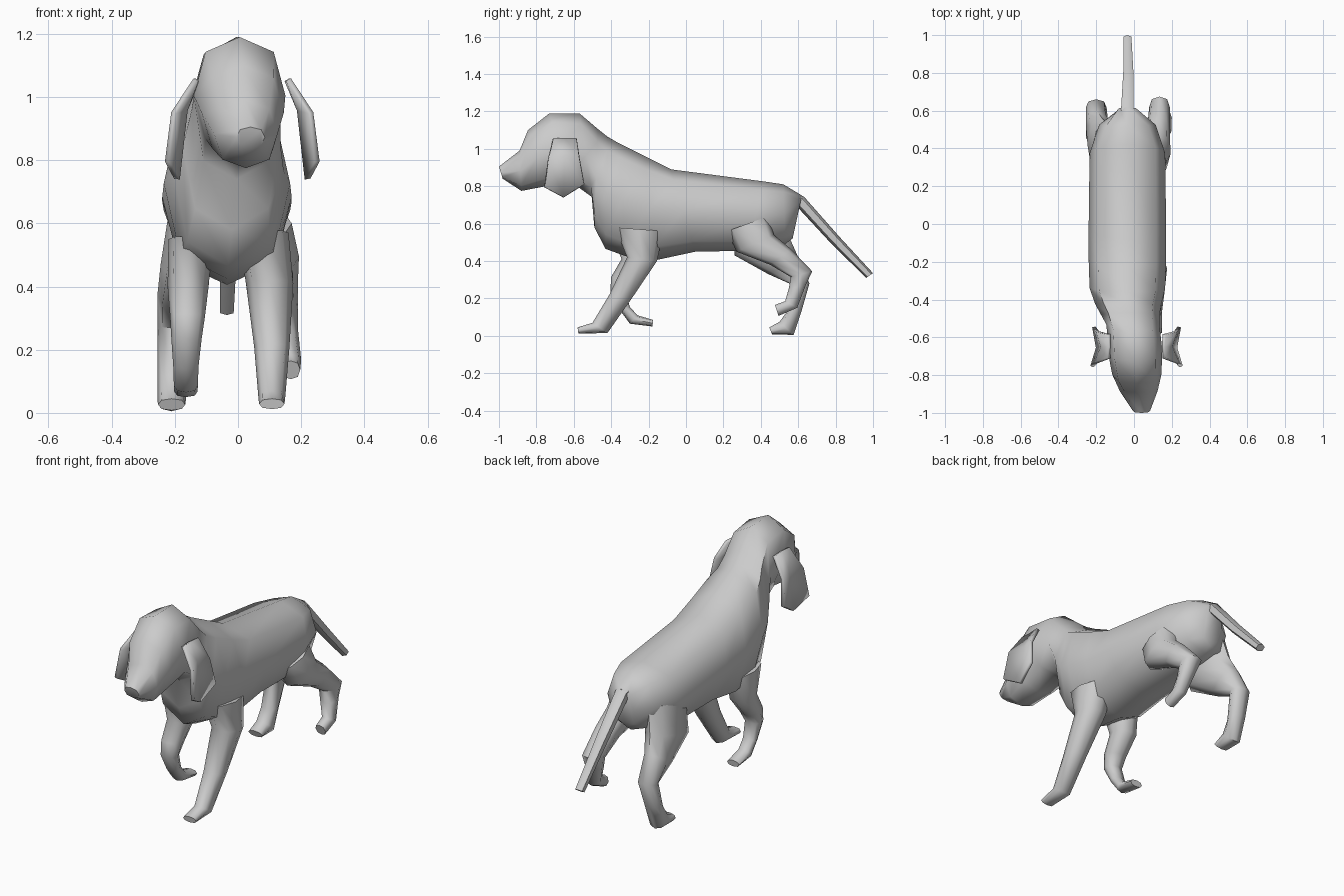
import bpy, bmesh, math


def finish(name, bm, angle=60):
    bmesh.ops.recalc_face_normals(bm, faces=bm.faces[:])
    me = bpy.data.meshes.new(name)
    bm.to_mesh(me)
    bm.free()
    ob = bpy.data.objects.new(name, me)
    bpy.context.collection.objects.link(ob)
    me.shade_smooth()
    me.set_sharp_from_angle(angle=math.radians(angle))
    return ob


def loft(name, rings, sides=8, square=0.85):
    """Each ring: centre x, half width, (y, z) of one edge, (y, z) of the opposite edge."""
    bm = bmesh.new()
    loops = []
    for cx, hw, (ya, za), (yb, zb) in rings:
        loop = []
        for i in range(sides):
            a = 2 * math.pi * i / sides
            s, c = math.sin(a), math.cos(a)
            s = math.copysign(abs(s) ** square, s)
            c = math.copysign(abs(c) ** square, c)
            t = (1 - c) / 2
            loop.append(bm.verts.new((cx + hw * s, ya + (yb - ya) * t, za + (zb - za) * t)))
        loops.append(loop)
    for p, q in zip(loops, loops[1:]):
        for i in range(sides):
            j = (i + 1) % sides
            bm.faces.new((p[i], p[j], q[j], q[i]))
    bm.faces.new(loops[0])
    bm.faces.new(loops[-1])
    return finish(name, bm)


# torso, neck and head in one skin, rump to nose
loft("body_and_head", [
    (-.035, .06, (.62, .75), (.57, .52)),
    (-.035, .15, (.52, .81), (.53, .49)),
    (-.035, .20, (.42, .825), (.33, .455)),
    (-.035, .205, (-.08, .89), (.05, .45)),
    (-.035, .205, (-.22, .96), (-.16, .405)),
    (-.035, .20, (-.36, 1.03), (-.32, .425)),
    (-.03, .175, (-.42, 1.065), (-.43, .465)),
    (-.02, .155, (-.47, 1.105), (-.49, .58)),
    (-.005, .14, (-.57, 1.19), (-.50, .74)),
    (.005, .145, (-.73, 1.19), (-.61, .82)),
    (.015, .13, (-.845, 1.10), (-.75, .80)),
    (.025, .10, (-.89, .99), (-.88, .775)),
    (.04, .045, (-1.0, .905), (-.98, .84)),
])

# tail
loft("tail", [
    (-.035, .04, (.57, .76), (.55, .68)),
    (-.035, .037, (.63, .745), (.585, .70)),
    (-.03, .03, (.82, .53), (.775, .495)),
    (-.035, .024, (1.0, .335), (.963, .31)),
], sides=6)

# planted right foreleg
loft("right_front_leg", [
    (.08, .08, (-.38, .58), (-.12, .56)),
    (.10, .075, (-.315, .42), (-.155, .40)),
    (.107, .056, (-.41, .22), (-.29, .20)),
    (.107, .042, (-.50, .07), (-.42, .015)),
    (.107, .04, (-.58, .045), (-.575, .012)),
])

# raised left foreleg
loft("left_front_leg", [
    (-.15, .07, (-.40, .56), (-.18, .54)),
    (-.158, .065, (-.345, .41), (-.21, .39)),
    (-.16, .055, (-.40, .315), (-.29, .29)),
    (-.163, .048, (-.405, .235), (-.325, .235)),
    (-.165, .04, (-.355, .14), (-.30, .155)),
    (-.165, .038, (-.30, .065), (-.26, .11)),
    (-.165, .037, (-.18, .05), (-.175, .085)),
])

# raised right hind leg
loft("right_hind_leg", [
    (.09, .08, (.22, .56), (.44, .64)),
    (.115, .078, (.27, .45), (.47, .54)),
    (.13, .06, (.45, .38), (.56, .465)),
    (.135, .055, (.56, .315), (.675, .345)),
    (.145, .045, (.55, .255), (.64, .27)),
    (.165, .035, (.53, .185), (.595, .15)),
    (.167, .03, (.475, .165), (.495, .107)),
])

# planted left hind leg
loft("left_hind_leg", [
    (-.14, .08, (.25, .60), (.53, .66)),
    (-.17, .075, (.26, .43), (.56, .51)),
    (-.195, .06, (.44, .33), (.60, .42)),
    (-.20, .055, (.575, .27), (.66, .28)),
    (-.208, .047, (.54, .13), (.62, .14)),
    (-.21, .045, (.50, .075), (.575, .005)),
    (-.21, .043, (.445, .045), (.46, .008)),
])

# hanging ears: rows of (y, z, distance out from the head), front / middle / back
EAR = [
    [(-.71, 1.055, .145), (-.65, 1.055, .14), (-.585, 1.055, .145)],
    [(-.735, .95, .215), (-.65, .96, .18), (-.57, .95, .205)],
    [(-.755, .795, .235), (-.655, .74, .205), (-.545, .81, .225)],
]
for name, side, shift in (("right_ear", 1, .015), ("left_ear", -1, 0.012)):
    bm = bmesh.new()
    g = [[bm.verts.new((side * x + shift, y, z)) for y, z, x in row] for row in EAR]
    for r in range(2):
        for c in range(2):
            bm.faces.new((g[r][c], g[r][c + 1], g[r + 1][c + 1], g[r + 1][c]))
    ear = finish(name, bm, 40)
    mod = ear.modifiers.new("thickness", 'SOLIDIFY')
    mod.thickness = .018
    mod.offset = 0
